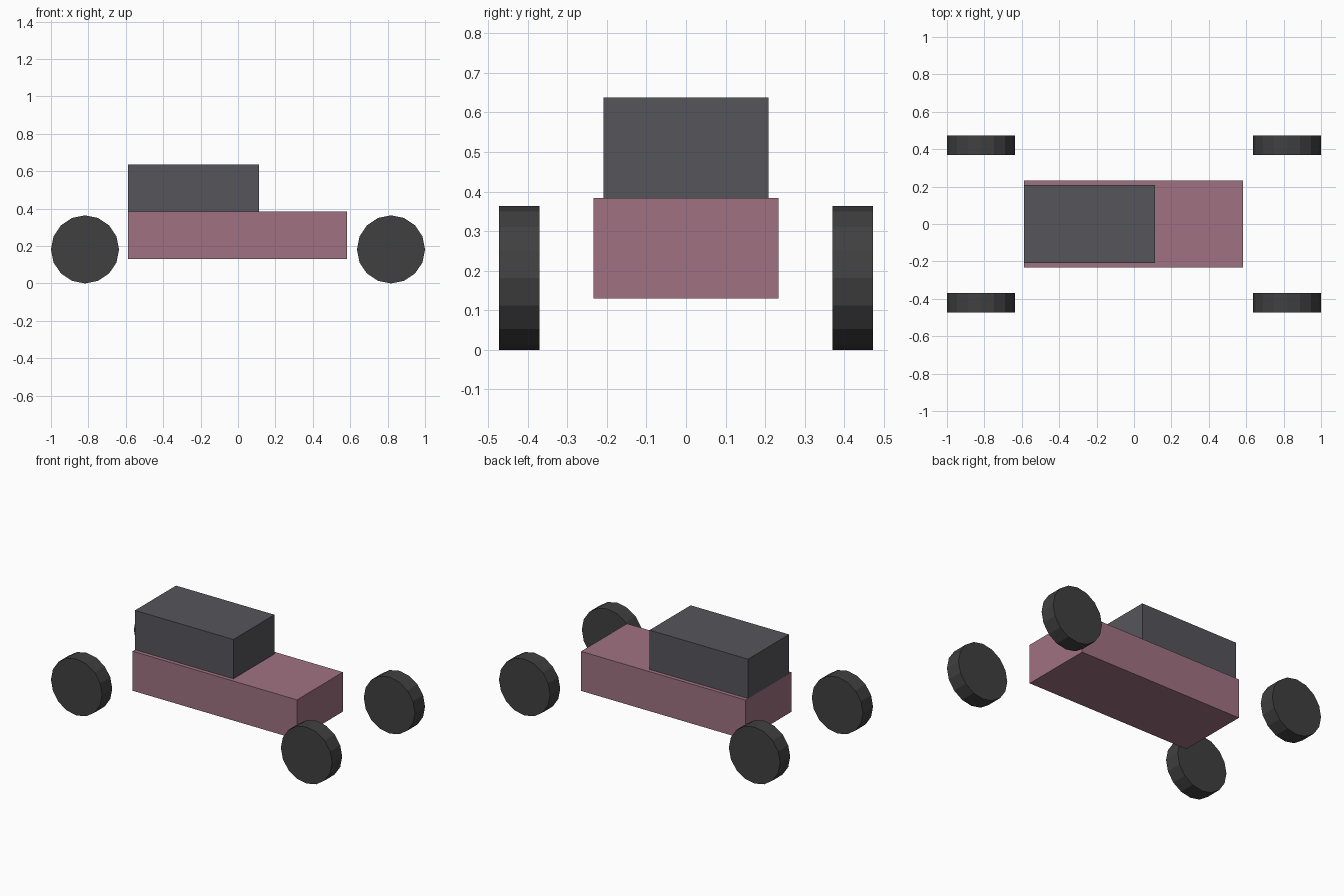
import bpy
import math

cube = bpy.data.objects.get("Cube")
if cube:
    bpy.data.objects.remove(cube, do_unlink=True)


def make_material(name, rgb):
    mat = bpy.data.materials.new(name)
    mat.use_nodes = True
    color = (*rgb, 1)
    mat.diffuse_color = color
    mat.node_tree.nodes["Principled BSDF"].inputs["Base Color"].default_value = color
    return mat


def finish(name, mat):
    obj = bpy.context.object
    obj.name = obj.data.name = name
    obj.data.materials.append(mat)
    return obj


def box(name, center, size, mat):
    bpy.ops.mesh.primitive_cube_add(size=1, location=center)
    obj = finish(name, mat)
    obj.scale = size
    bpy.ops.object.transform_apply(location=False, rotation=False, scale=True)
    return obj


paint = make_material("dusty_rose_paint", (0.35, 0.17, 0.22))
glass = make_material("dark_glass", (0.093, 0.091, 0.105))
rubber = make_material("black_rubber", (0.051, 0.051, 0.051))

# Body and the cabin standing on it
box("body", (-0.002, 0, 0.257), (1.17, 0.467, 0.254), paint)
box("cabin", (-0.237, 0, 0.51), (0.70, 0.417, 0.254), glass)

# Four wheels, set clear of the body
RADIUS = 0.182
for side, x in (("left", 1), ("right", -1)):
    for end, y in (("front", -1), ("back", 1)):
        bpy.ops.mesh.primitive_cylinder_add(
            vertices=16, radius=RADIUS, depth=0.103,
            location=(x * (1 - RADIUS), y * 0.421, RADIUS),
            rotation=(math.pi / 2, 0, 0))
        finish(f"wheel_{end}_{side}", rubber)
